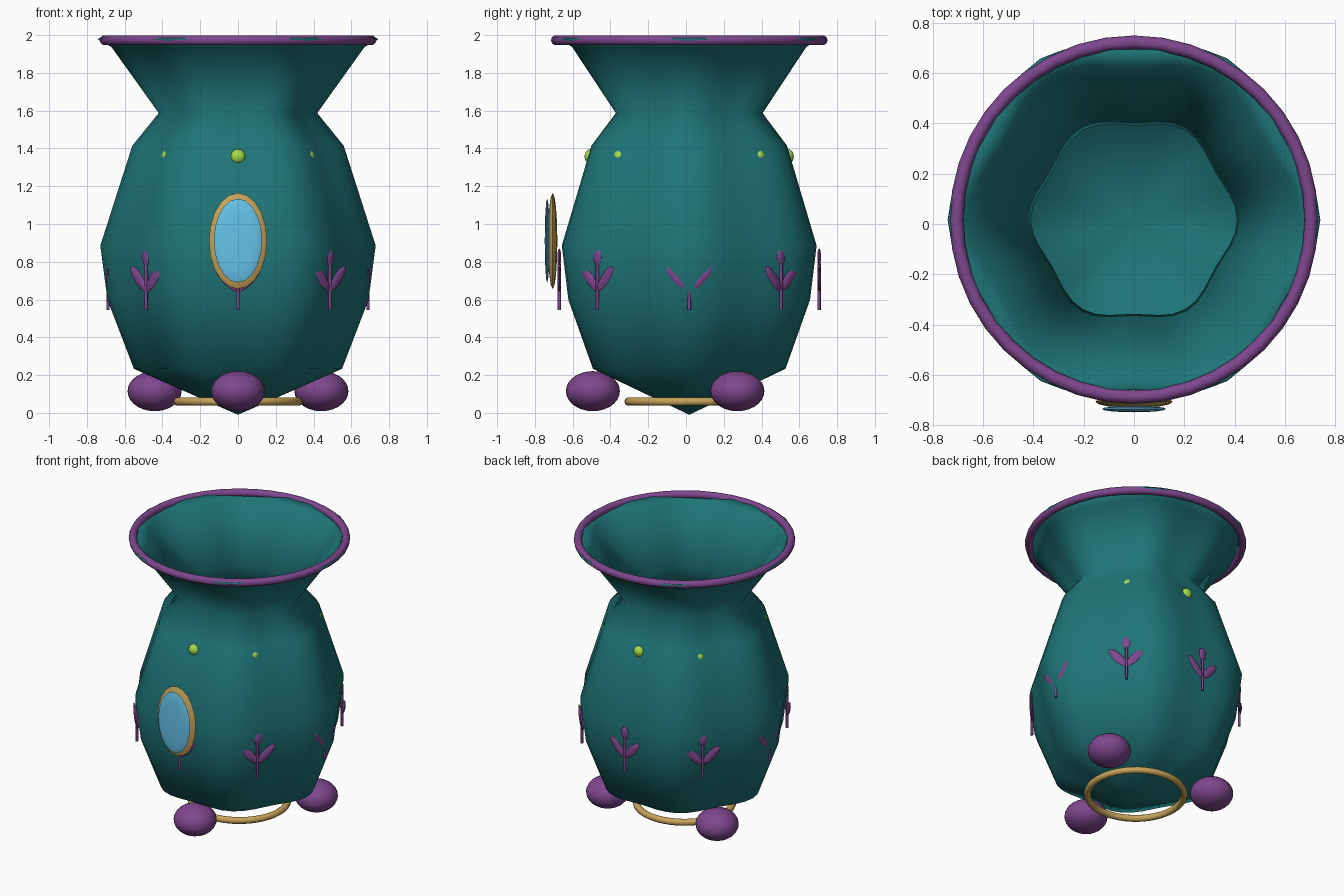
import bpy, bmesh
from math import sin, cos, pi, radians
from mathutils import Matrix

if "Cube" in bpy.data.objects:
    bpy.data.objects.remove(bpy.data.objects["Cube"])

CY = 0.017  # the vase axis sits slightly behind the origin


def material(name, rgb):
    m = bpy.data.materials.new(name)
    m.diffuse_color = (*rgb, 1)
    m.use_nodes = True
    m.node_tree.nodes["Principled BSDF"].inputs["Base Color"].default_value = m.diffuse_color
    return m


TEAL = material("teal_glaze", (0.013, 0.175, 0.185))
PURPLE = material("purple_glaze", (0.21, 0.062, 0.27))
GOLD = material("gold", (0.58, 0.37, 0.10))
BLUE = material("blue_enamel", (0.13, 0.55, 0.82))
LIME = material("lime_glaze", (0.38, 0.72, 0.07))


def finish(name, bm, mat, angle=60):
    bmesh.ops.recalc_face_normals(bm, faces=bm.faces)
    me = bpy.data.meshes.new(name)
    bm.to_mesh(me)
    bm.free()
    ob = bpy.data.objects.new(name, me)
    bpy.context.collection.objects.link(ob)
    me.materials.append(mat)
    bpy.ops.object.select_all(action='DESELECT')
    ob.select_set(True)
    bpy.context.view_layer.objects.active = ob
    bpy.ops.object.shade_smooth_by_angle(angle=radians(angle))
    return ob


def ellipsoid(bm, center, radii, tilt=0.0, seg=16, rings=10, flat=True):
    """Scaled sphere; flat ones have their poles facing front and back."""
    mat = (Matrix.Translation(center) @ Matrix.Rotation(tilt, 4, 'Y')
           @ Matrix.Diagonal((*radii, 1)))
    if flat:
        mat = mat @ Matrix.Rotation(pi / 2, 4, 'X')
    bmesh.ops.create_uvsphere(bm, u_segments=seg, v_segments=rings, radius=1, matrix=mat)


def place_around(bm, radius, a):
    """Move a front-facing part out to the given angle on the body."""
    mat = (Matrix.Translation((radius * cos(a), CY + radius * sin(a), 0))
           @ Matrix.Rotation(a + pi / 2, 4, 'Z'))
    bmesh.ops.transform(bm, matrix=mat, verts=bm.verts)


def torus(name, z, major, minor, mat):
    bpy.ops.mesh.primitive_torus_add(location=(0, CY, z), major_radius=major, minor_radius=minor,
                                     major_segments=40, minor_segments=10)
    ob = bpy.context.object
    ob.name = name
    ob.data.materials.append(mat)
    bpy.ops.object.shade_smooth_by_angle(angle=radians(60))


# Lobed vase body: mean radius and height, six soft flutes
profile = [(0.52, 0.24), (0.652, 0.60), (0.688, 0.885), (0.527, 1.41),
           (0.392, 1.587), (0.635, 1.945), (0.704, 1.984)]
N = 48
bm = bmesh.new()
rows = []
for r, z in profile:
    row = []
    for i in range(N):
        a = 2 * pi * i / N
        k = r * (1 + 0.045 * cos(6 * a))
        row.append(bm.verts.new((k * cos(a), CY + k * sin(a), z)))
    rows.append(row)
tip = bm.verts.new((0, CY, 0))
for i in range(N):
    j = (i + 1) % N
    bm.faces.new((tip, rows[0][j], rows[0][i]))
    for lo, hi in zip(rows, rows[1:]):
        bm.faces.new((lo[i], lo[j], hi[j], hi[i]))
body = finish("vase_body", bm, TEAL, 80)
wall = body.modifiers.new("wall", 'SOLIDIFY')
wall.thickness = 0.01
wall.offset = -1

# Rim and base rings
torus("rim_ring", 1.973, 0.705, 0.027, PURPLE)
torus("base_ring", 0.06, 0.32, 0.023, GOLD)

# Three ball feet
for i in range(3):
    a = radians(-90 + 120 * i)
    bm = bmesh.new()
    ellipsoid(bm, (0.51 * cos(a), CY + 0.51 * sin(a), 0.115), (0.143, 0.143, 0.106),
              seg=24, rings=14, flat=False)
    finish(f"foot_{i + 1}", bm, PURPLE)

# Eight shoulder beads and eight leaf sprigs
for i in range(8):
    a = radians(45 * i)
    bm = bmesh.new()
    ellipsoid(bm, (0, 0, 1.357), (0.039, 0.03, 0.039))
    place_around(bm, 0.524, a)
    finish(f"bead_{i + 1}", bm, LIME)

    bm = bmesh.new()
    bmesh.ops.create_cone(bm, cap_ends=True, segments=8, radius1=0.009, radius2=0.009,
                          depth=0.245, matrix=Matrix.Translation((0, 0, 0.668)))
    ellipsoid(bm, (0, 0, 0.825), (0.030, 0.010, 0.046), 0, 12, 6)
    for s in (-1, 1):
        ellipsoid(bm, (0.058 * s, 0, 0.71), (0.030, 0.010, 0.088), s * radians(42), 12, 6)
    place_around(bm, 0.688, a)
    finish(f"leaf_sprig_{i + 1}", bm, PURPLE)

# Oval medallion on the front
bm = bmesh.new()
ellipsoid(bm, (0, -0.706, 0.91), (0.154, 0.025, 0.254), 0, 20, 8)
finish("medallion_frame", bm, GOLD)
bm = bmesh.new()
ellipsoid(bm, (0, -0.735, 0.912), (0.128, 0.013, 0.222), 0, 20, 8)
finish("medallion_face", bm, BLUE)
